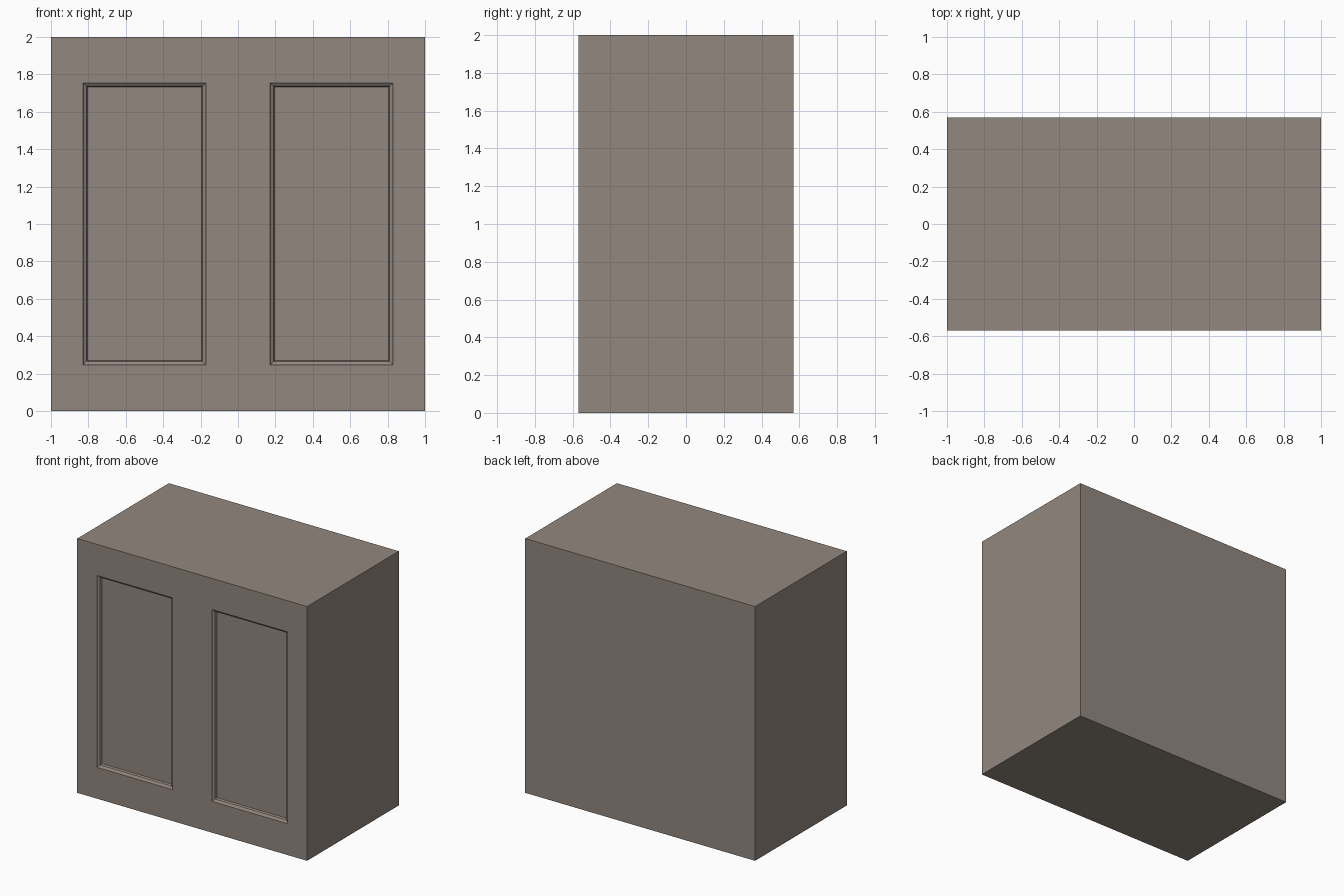
import bpy, bmesh
from mathutils import Vector

if "Cube" in bpy.data.objects:
    bpy.data.objects.remove(bpy.data.objects["Cube"])

W, D, H = 2.0, 1.14, 2.0
PANEL_X, PANEL_HW = 0.5, 0.328
PANEL_Z0, PANEL_Z1 = 0.247, 1.755

# Cabinet carcass
bm = bmesh.new()
bmesh.ops.create_cube(bm, size=1)
for v in bm.verts:
    v.co = Vector((v.co.x * W, v.co.y * D, (v.co.z + 0.5) * H))

# Cut the panel outlines into the front face only
def cut_front(co, no):
    faces = [f for f in bm.faces if f.normal.y < -0.9]
    edges = {e for f in faces for e in f.edges}
    bmesh.ops.bisect_plane(bm, geom=faces + list(edges), plane_co=co, plane_no=no)
    bm.normal_update()

for z in (PANEL_Z0, PANEL_Z1):
    cut_front((0, 0, z), (0, 0, 1))
for s in (-1, 1):
    for e in (-PANEL_HW, PANEL_HW):
        cut_front((s * PANEL_X + e, 0, 0), (1, 0, 0))

# Sink the two door panels with a stepped, sloping moulding
panels = []
for f in bm.faces:
    c = f.calc_center_median()
    if (f.normal.y < -0.9 and PANEL_Z0 < c.z < PANEL_Z1
            and abs(abs(c.x) - PANEL_X) < PANEL_HW):
        panels.append(f)
for width, depth in ((0.004, 0.008), (0.013, 0.008), (0.006, 0.014)):
    bmesh.ops.inset_individual(bm, faces=panels, thickness=width,
                               depth=-depth, use_even_offset=True)
bmesh.ops.recalc_face_normals(bm, faces=bm.faces[:])

mesh = bpy.data.meshes.new("cabinet_body")
bm.to_mesh(mesh)
bm.free()
cabinet = bpy.data.objects.new("cabinet_body", mesh)
bpy.context.collection.objects.link(cabinet)

# Taupe paint
paint = bpy.data.materials.new("taupe_paint")
paint.diffuse_color = (0.29, 0.245, 0.21, 1)
paint.use_nodes = True
paint.node_tree.nodes["Principled BSDF"].inputs["Base Color"].default_value = paint.diffuse_color
mesh.materials.append(paint)
